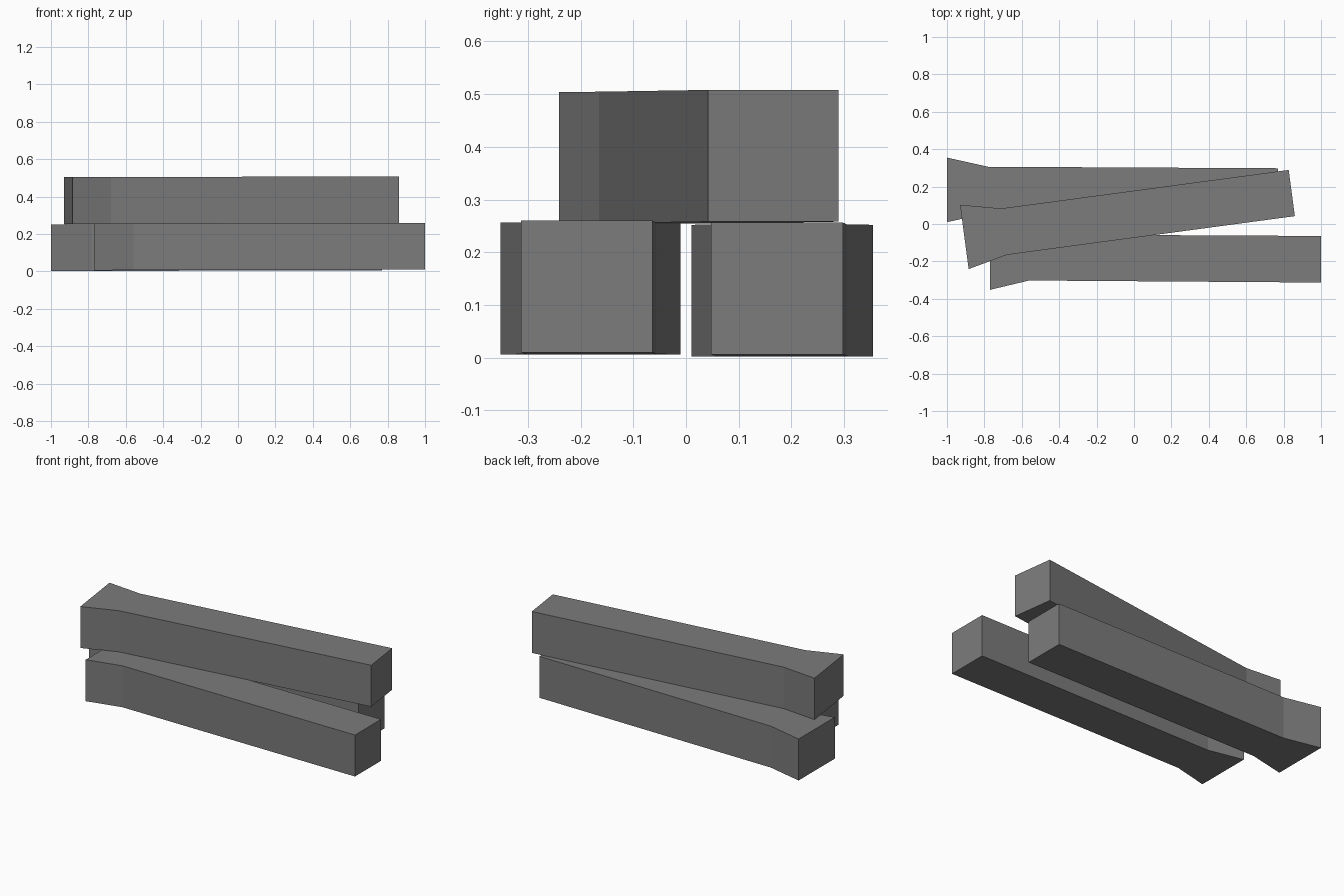
import bpy, bmesh

if "Cube" in bpy.data.objects:
    bpy.data.objects.remove(bpy.data.objects["Cube"])

# One grey material for all beams
grey = bpy.data.materials.new("grey")
grey.diffuse_color = (0.2, 0.2, 0.2, 1)
grey.use_nodes = True
grey.node_tree.nodes["Principled BSDF"].inputs["Base Color"].default_value = grey.diffuse_color


def beam(name, outline, z_left, z_right, height=0.25):
    """Extrude a plan outline; the base slopes slightly from left to right."""
    x0 = min(p[0] for p in outline)
    x1 = max(p[0] for p in outline)
    bm = bmesh.new()
    rings = []
    for h in (0, height):
        rings.append([bm.verts.new((x, y, z_left + (z_right - z_left) * (x - x0) / (x1 - x0) + h))
                      for x, y in outline])
    low, high = rings
    n = len(outline)
    for i in range(n):
        j = (i + 1) % n
        bm.faces.new((low[i], low[j], high[j], high[i]))
    # caps split into the flared end and the straight length
    for a, b, c, d in ((0, 1, 2, 5), (5, 2, 3, 4)):
        bm.faces.new((high[a], high[b], high[c], high[d]))
        bm.faces.new((low[d], low[c], low[b], low[a]))
    bmesh.ops.recalc_face_normals(bm, faces=bm.faces)
    me = bpy.data.meshes.new(name)
    bm.to_mesh(me)
    bm.free()
    me.materials.append(grey)
    bpy.context.collection.objects.link(bpy.data.objects.new(name, me))


# Outlines: flared end, shoulder, far end, back to shoulder
beam("back_beam", [(-1, .355), (-1, .01), (-.78, .058), (.77, .047), (.77, .298), (-.78, .306)], .002, .006)
beam("front_beam", [(-.77, -.01), (-.77, -.352), (-.56, -.302), (1, -.313), (1, -.064), (-.56, -.056)], .006, .010)
beam("top_beam", [(-.93, .103), (-.884, -.241), (-.68, -.165), (.86, .042), (.827, .289), (-.71, .083)], .254, .258)
